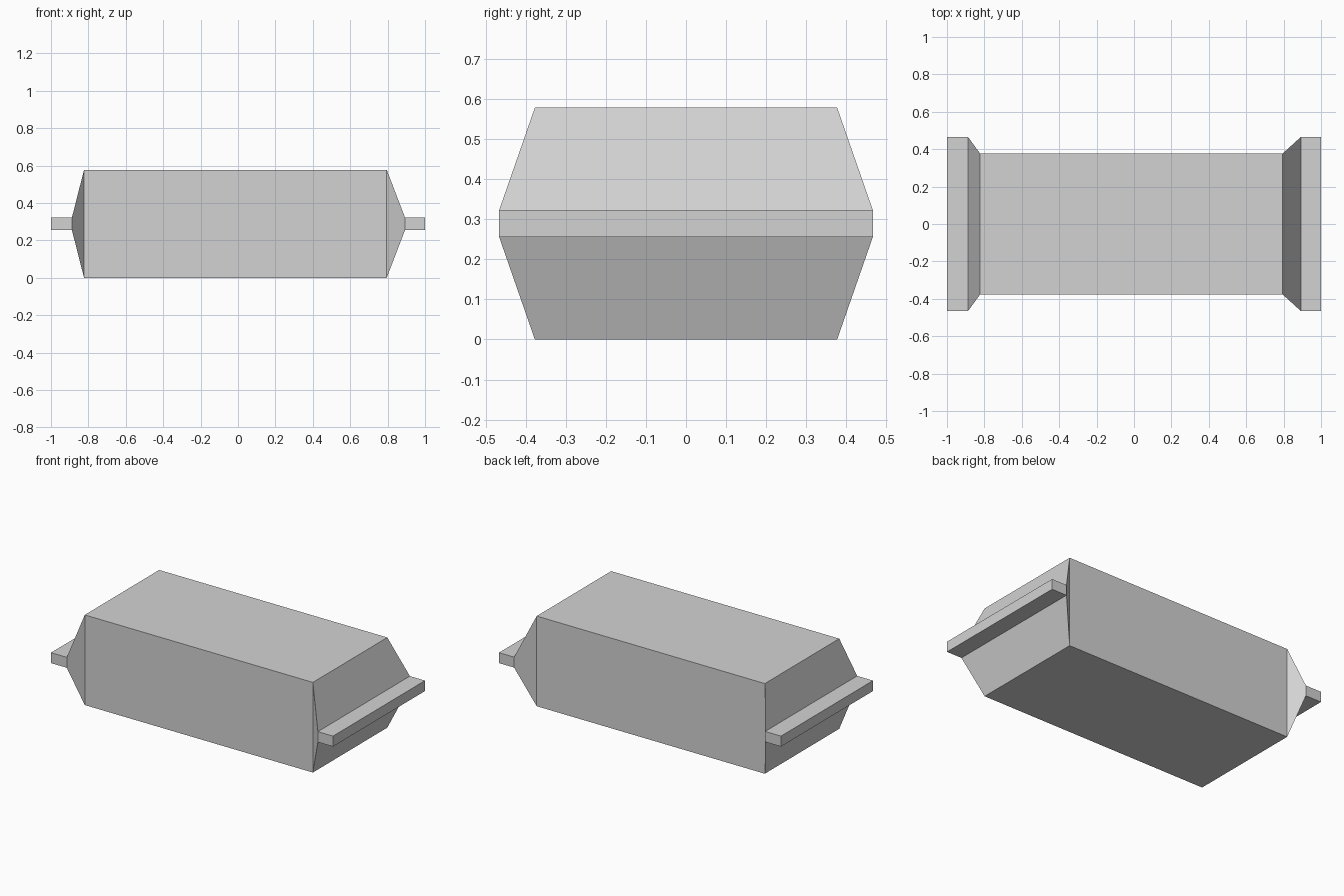
import bpy
import bmesh

cube = bpy.data.objects.get("Cube")
if cube:
    bpy.data.objects.remove(cube, do_unlink=True)

grey = bpy.data.materials.new("light grey")
grey.use_nodes = True
colour = (0.65, 0.65, 0.65, 1)
grey.diffuse_color = colour
grey.node_tree.nodes["Principled BSDF"].inputs["Base Color"].default_value = colour

MID_Z = 0.289
BODY = (0.377, 0.289)    # half width, half height of the full section
SEAL = (0.466, 0.0335)   # half width, half height of the flat ends


def loft(name, stations, cap_start=False, cap_end=False):
    """Skin rectangular sections placed along x."""
    bm = bmesh.new()
    rings = []
    for x, (w, h) in stations:
        corners = [(-w, -h), (w, -h), (w, h), (-w, h)]
        rings.append([bm.verts.new((x, y, MID_Z + z)) for y, z in corners])
    for a, b in zip(rings, rings[1:]):
        for i in range(4):
            j = (i + 1) % 4
            bm.faces.new((a[i], b[i], b[j], a[j]))
    if cap_start:
        bm.faces.new(rings[0])
    if cap_end:
        bm.faces.new(rings[-1][::-1])
    # Sections run counter-clockwise seen from +x, so turn the faces outward
    bmesh.ops.reverse_faces(bm, faces=bm.faces[:])
    mesh = bpy.data.meshes.new(name)
    bm.to_mesh(mesh)
    bm.free()
    mesh.materials.append(grey)
    obj = bpy.data.objects.new(name, mesh)
    bpy.context.collection.objects.link(obj)
    return obj


# Box-shaped packet with tapered shoulders at both ends
loft("packet_body", [(-0.888, SEAL), (-0.823, BODY), (0.795, BODY), (0.893, SEAL)])

# Flat sealed strips closing the ends
loft("right_seal", [(-1, SEAL), (-0.888, SEAL)], cap_start=True)
loft("left_seal", [(0.893, SEAL), (1, SEAL)], cap_end=True)
